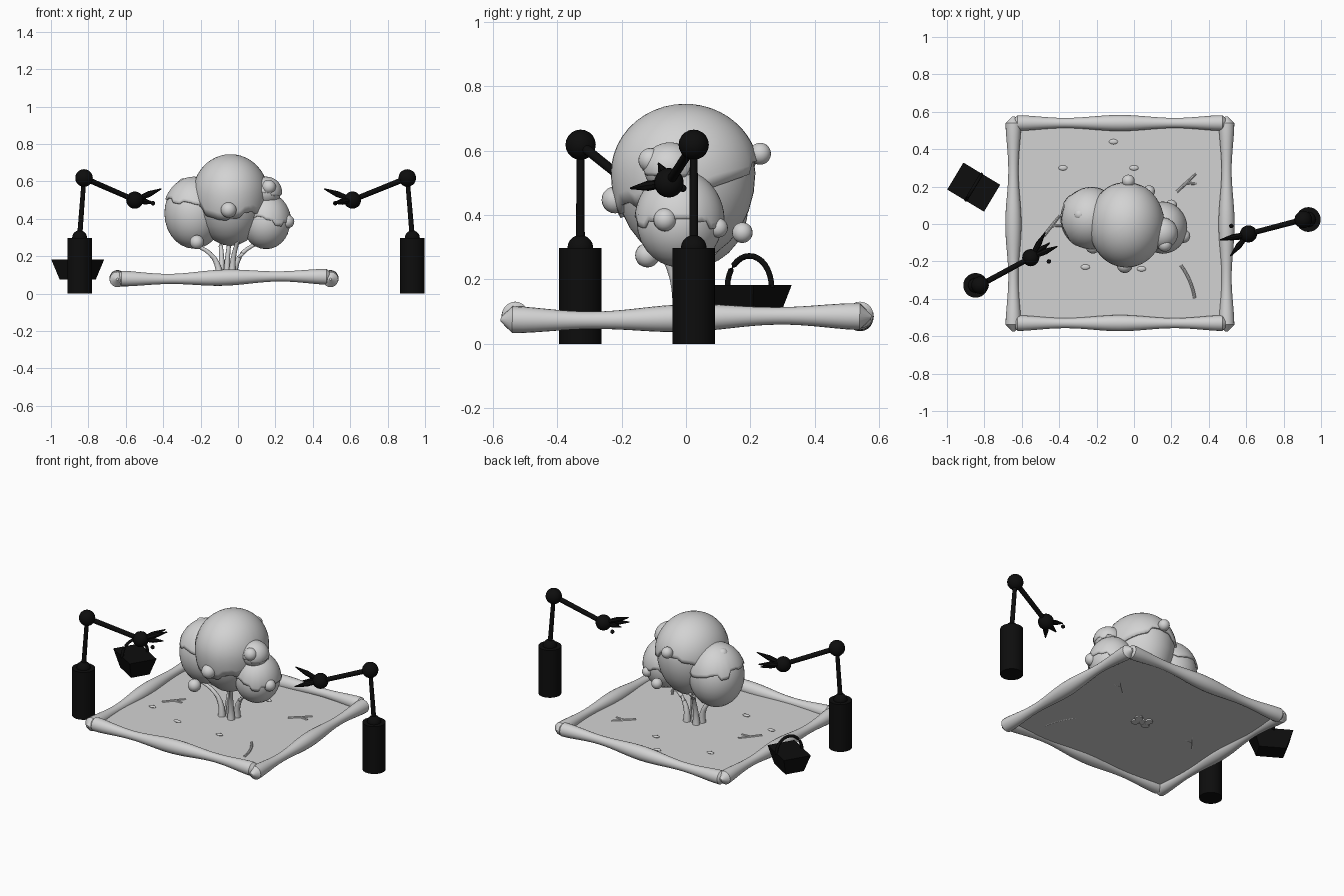
import bpy, bmesh, math, random
from mathutils import Vector, Matrix

if "Cube" in bpy.data.objects:
    bpy.data.objects.remove(bpy.data.objects["Cube"])

random.seed(4)
TAU = math.tau


def material(name, rgb):
    m = bpy.data.materials.new(name)
    m.diffuse_color = (*rgb, 1)
    m.use_nodes = True
    m.node_tree.nodes["Principled BSDF"].inputs["Base Color"].default_value = m.diffuse_color
    return m


GREY = material("pale_grey", (0.65, 0.65, 0.65))
BLACK = material("black", (0.004, 0.004, 0.004))


def finish(name, bm, mat, smooth=True):
    bmesh.ops.recalc_face_normals(bm, faces=bm.faces)
    me = bpy.data.meshes.new(name)
    bm.to_mesh(me)
    bm.free()
    me.materials.append(mat)
    ob = bpy.data.objects.new(name, me)
    bpy.context.collection.objects.link(ob)
    if smooth:
        bpy.ops.object.select_all(action='DESELECT')
        ob.select_set(True)
        bpy.context.view_layer.objects.active = ob
        bpy.ops.object.shade_smooth_by_angle(angle=math.radians(40))
    return ob


def ball(name, c, r, mat, segs=20):
    bm = bmesh.new()
    bmesh.ops.create_uvsphere(bm, u_segments=segs, v_segments=segs // 2, radius=1)
    rad = r if isinstance(r, tuple) else (r, r, r)
    bm.transform(Matrix.Translation(c) @ Matrix.Diagonal((*rad, 1)))
    return finish(name, bm, mat)


def tube(name, pts, radii, mat, segs=12):
    """Round tube through the points, one radius per point."""
    pts = [Vector(p) for p in pts]
    bm = bmesh.new()
    rings = []
    for i, p in enumerate(pts):
        d = pts[min(i + 1, len(pts) - 1)] - pts[max(i - 1, 0)]
        ref = Vector((0, 0, 1)) if abs(d.normalized().z) < 0.8 else Vector((0.6, 0.8, 0))
        u = d.cross(ref).normalized()
        v = d.cross(u).normalized()
        rings.append([bm.verts.new(p + radii[i] * (u * math.cos(TAU * k / segs) + v * math.sin(TAU * k / segs)))
                      for k in range(segs)])
    for a, b in zip(rings, rings[1:]):
        for k in range(segs):
            bm.faces.new((a[k], a[(k + 1) % segs], b[(k + 1) % segs], b[k]))
    bm.faces.new(rings[0])
    bm.faces.new(rings[-1])
    return finish(name, bm, mat)


def bend(a, b, c, n=9):
    """Points on a quadratic curve."""
    a, b, c = Vector(a), Vector(b), Vector(c)
    return [a * (1 - t) ** 2 + b * 2 * t * (1 - t) + c * t * t for t in (i / (n - 1) for i in range(n))]


# ---- ground sheet and lumpy frame ----
bm = bmesh.new()
bmesh.ops.create_cube(bm, size=1)
bm.transform(Matrix.Translation((-0.075, 0, 0.075)) @ Matrix.Diagonal((1.13, 1.07, 0.006, 1)))
finish("ground", bm, GREY, False)


def rail(name, a, b):
    a, b = Vector(a), Vector(b)
    pts, radii = [], []
    for i in range(33):
        t = -1 + i / 16
        p = a.lerp(b, (t + 1) / 2)
        p.z += 0.007 * math.sin(2.6 * t)
        pts.append(p)
        r = 0.035 + 0.008 * math.cos(TAU * t)
        radii.append(r * min(1, math.sqrt(max(0.02, 1 - max(0, abs(t) - 0.92) ** 2 / 0.0064))))
    tube(name, pts, radii, GREY, 20)


for side, y in (("front", -0.53), ("back", 0.54)):
    rail("frame_" + side, (-0.66, y, 0.085), (0.51, y, 0.085))
for side, x in (("left", -0.645), ("right", 0.495)):
    rail("frame_" + side, (x, -0.575, 0.08), (x, 0.575, 0.08))


# ---- crown lobes: rounded core under a leafy cap with a ragged edge ----
def lobe(name, c, r, down, edge, tilt, face):
    n, rows = 48, 14
    for part, s in (("core", 0.95), ("cap", 1.0)):
        bm = bmesh.new()
        rag, grid = 0, []
        for k in range(n):
            phi = TAU * k / n
            if k % 3 == 0:
                rag = random.uniform(-0.13, 0.13)
            stop = edge + tilt * math.cos(phi - face) + rag if part == "cap" else math.pi - 0.01
            col = []
            for j in range(1, rows + 1):
                th = stop * j / rows
                z = math.cos(th) * s * (r[2] if th < math.pi / 2 else down)
                col.append(bm.verts.new((c[0] + s * r[0] * math.sin(th) * math.cos(phi),
                                         c[1] + s * r[1] * math.sin(th) * math.sin(phi), c[2] + z)))
            grid.append(col)
        top = bm.verts.new((c[0], c[1], c[2] + s * r[2]))
        for k in range(n):
            a, b = grid[k], grid[(k + 1) % n]
            bm.faces.new((top, a[0], b[0]))
            for j in range(rows - 1):
                bm.faces.new((a[j], a[j + 1], b[j + 1], b[j]))
        ob = finish(f"{name}_{part}", bm, GREY)
        if part == "cap":
            m = ob.modifiers.new("thickness", 'SOLIDIFY')
            m.thickness = 0.012


FRONT = -math.pi / 2
lobe("crown_main", (-0.04, -0.003, 0.53), (0.203, 0.23, 0.215), 0.29, 1.75, 0.28, FRONT)
lobe("crown_left", (-0.235, 0.03, 0.43), (0.167, 0.172, 0.195), 0.2, 1.35, 0.15, 0)
lobe("crown_right", (0.15, -0.02, 0.38), (0.135, 0.14, 0.16), 0.15, 1.5, 0.15, 0)
lobe("crown_upper", (0.15, -0.05, 0.545), (0.085, 0.085, 0.08), 0.08, 1.7, 0.1, 0)

# ---- fruit knobs on the crown ----
for i, (x, y, z, r) in enumerate([(-0.05, -0.22, 0.447, 0.042), (0.165, -0.11, 0.57, 0.038),
                                  (0.265, -0.065, 0.385, 0.036), (-0.22, -0.12, 0.275, 0.038),
                                  (-0.03, 0.23, 0.59, 0.034), (0.08, 0.175, 0.345, 0.032),
                                  (-0.29, 0.05, 0.585, 0.032), (0.2, 0.1, 0.36, 0.03)]):
    ball(f"fruit_{i}", (x, y, z), r, GREY)

# ---- trunk stems, flared at foot and spreading upward ----
for i, (bx, by, tx, ty, tz) in enumerate([(-0.1, -0.02, -0.24, -0.03, 0.26), (-0.03, -0.025, 0.02, -0.1, 0.32),
                                          (-0.02, 0.02, 0.11, 0.0, 0.27), (-0.09, 0.025, -0.1, 0.1, 0.3),
                                          (-0.06, 0.0, -0.04, 0.0, 0.3)]):
    tube(f"stem_{i}", bend((bx, by, 0.062), (bx * 0.7 - 0.018, by * 0.6, 0.22), (tx, ty, tz)),
         [0.024, 0.02, 0.017, 0.015, 0.013, 0.012, 0.011, 0.01, 0.009], GREY, 10)

# ---- fallen twigs and leaves ----
Z = 0.078
tube("twig_curved", bend((0.25, -0.22, Z), (0.31, -0.3, Z), (0.325, -0.4, Z)), [0.008] * 9, GREY, 8)
for i, (x, y, ang) in enumerate([(0.28, 0.22, 0.75), (-0.44, -0.01, 0.9)]):
    d = Vector((math.cos(ang), math.sin(ang), 0)) * 0.07
    s = Vector((-d.y, d.x, 0))
    c = Vector((x, y, Z))
    tube(f"twig_main_{i}", [c - d, c, c + d], [0.008, 0.008, 0.006], GREY, 8)
    tube(f"twig_fork_{i}", [c, c + d * 0.5 - s * 0.6], [0.008, 0.006], GREY, 8)
for i, (x, y) in enumerate([(-0.38, 0.3), (0, 0.3), (-0.26, -0.23), (0.04, -0.24), (-0.49, -0.15), (-0.11, 0.44)]):
    ball(f"leaf_{i}", (x, y, 0.081), (0.024, 0.014, 0.006), GREY, 12)


# ---- robot arms ----
def arm(side, base, joint, wrist, tips, bead):
    x, y = base
    tube(side + "_base", [(x, y, 0), (x, y, 0.298)], [0.066, 0.066], BLACK, 32)
    ball(side + "_base_dome", (x, y, 0.298), 0.04, BLACK)
    tube(side + "_post", [(x, y, 0.3), joint], [0.014, 0.012], BLACK)
    ball(side + "_joint", joint, 0.047, BLACK)
    tube(side + "_forearm", [joint, wrist], [0.015, 0.014], BLACK)
    ball(side + "_wrist", wrist, 0.046, BLACK)
    for i, tip in enumerate(tips):
        mid = Vector(wrist).lerp(Vector(tip), 0.55)
        tube(f"{side}_claw_{i}", [wrist, mid, tip], [0.012, 0.016, 0.003], BLACK, 8)
    ball(side + "_bead", bead, 0.012, BLACK, 12)


arm("left_arm", (-0.847, -0.328), (-0.823, -0.327, 0.618), (-0.552, -0.18, 0.5),
    [(-0.41, -0.12, 0.56), (-0.475, -0.045, 0.53), (-0.45, -0.1, 0.485)], (-0.455, -0.2, 0.483))
arm("right_arm", (0.932, 0.024), (0.905, 0.024, 0.618), (0.612, -0.053, 0.5),
    [(0.46, -0.085, 0.56), (0.515, -0.172, 0.483), (0.51, -0.085, 0.485)], (0.52, -0.01, 0.483))

# ---- basket: tapered box with an arched handle ----
place = Matrix.Translation((-0.857, 0.197, 0)) @ Matrix.Rotation(math.radians(-31), 4, 'Z')
bm = bmesh.new()
bmesh.ops.create_cube(bm, size=1)
for v in bm.verts:
    k = 1 if v.co.z > 0 else 0.68
    v.co = (v.co.x * 0.23 * k, v.co.y * 0.168 * k, 0.183 if v.co.z > 0 else 0.075)
bm.transform(place)
finish("basket", bm, BLACK, False)
arch = [place @ Vector((0, 0.08 * math.cos(math.pi * i / 16), 0.175 + 0.098 * math.sin(math.pi * i / 16)))
        for i in range(17)]
tube("basket_handle", arch, [0.009] * 17, BLACK, 10)
